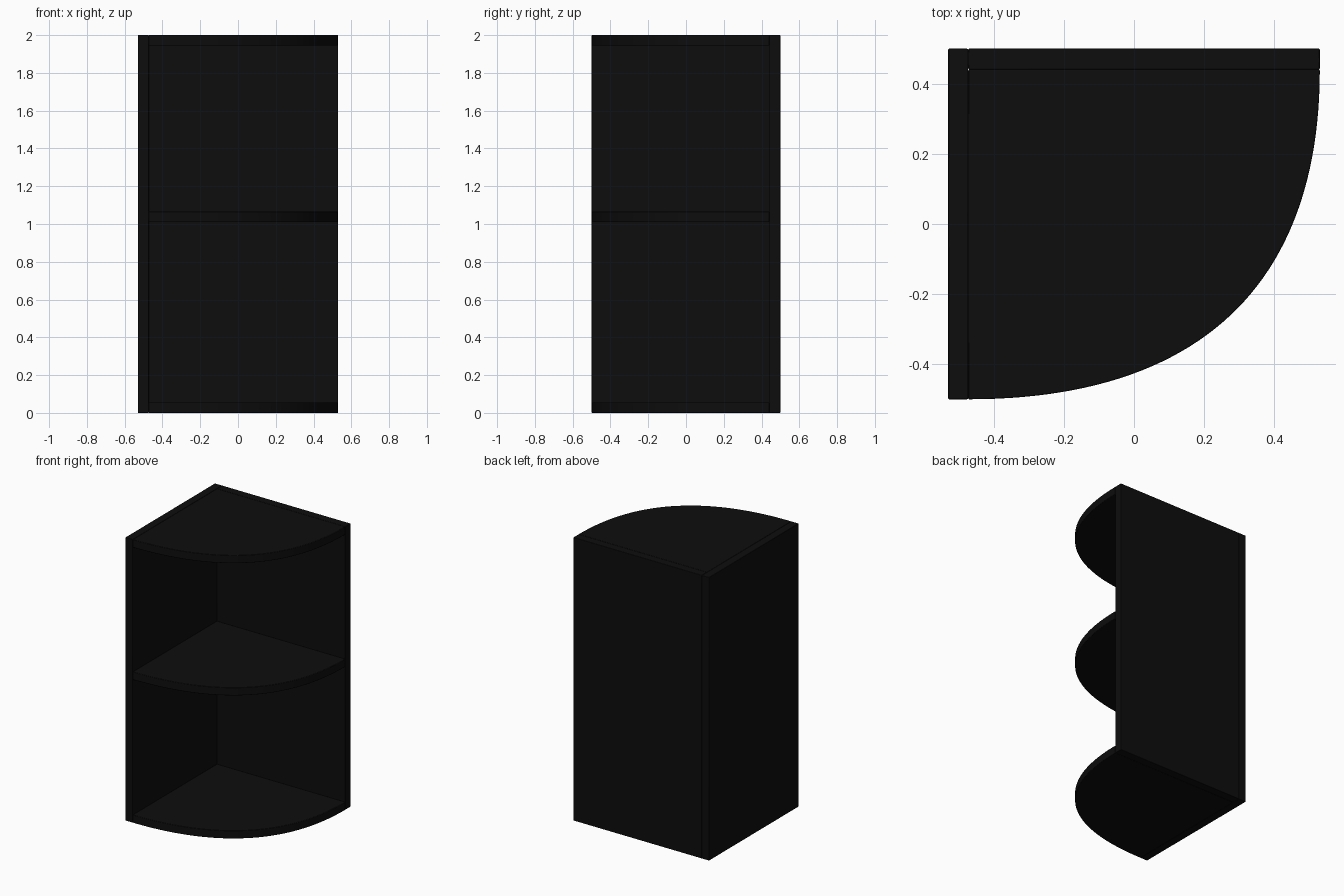
import bpy
import bmesh
from mathutils import Vector
from mathutils.geometry import interpolate_bezier

cube = bpy.data.objects.get("Cube")
if cube:
    bpy.data.objects.remove(cube, do_unlink=True)

# Overall limits and the inner faces of the two panels
LEFT, RIGHT, FRONT, BACK = -0.53, 0.53, -0.5, 0.5
SIDE_IN, BACK_IN = -0.473, 0.441
HEIGHT, BOARD = 2.0, 0.056
FULLNESS = 0.655  # how far the shelf's curve bulges toward the corner

black = bpy.data.materials.new("matte black")
black.use_nodes = True
black.diffuse_color = (0.004, 0.004, 0.004, 1)
bsdf = next(n for n in black.node_tree.nodes if n.type == 'BSDF_PRINCIPLED')
bsdf.inputs["Base Color"].default_value = black.diffuse_color


def board(name, outline, z0, z1):
    """Extrude a flat outline into a board with slightly eased edges."""
    bm = bmesh.new()
    face = bm.faces.new([bm.verts.new((x, y, z0)) for x, y in outline])
    ext = bmesh.ops.extrude_face_region(bm, geom=[face])
    top = [v for v in ext["geom"] if isinstance(v, bmesh.types.BMVert)]
    bmesh.ops.translate(bm, verts=top, vec=(0, 0, z1 - z0))
    bmesh.ops.recalc_face_normals(bm, faces=bm.faces)
    mesh = bpy.data.meshes.new(name)
    bm.to_mesh(mesh)
    bm.free()
    mesh.materials.append(black)
    obj = bpy.data.objects.new(name, mesh)
    bpy.context.collection.objects.link(obj)
    ease = obj.modifiers.new("eased edges", 'BEVEL')
    ease.width = 0.003
    ease.segments = 2
    ease.limit_method = 'ANGLE'
    bpy.ops.object.select_all(action='DESELECT')
    obj.select_set(True)
    bpy.context.view_layer.objects.active = obj
    bpy.ops.object.shade_smooth_by_angle()
    return obj


def rectangle(x0, x1, y0, y1):
    return [(x0, y0), (x1, y0), (x1, y1), (x0, y1)]


# Upright panels
board("side_panel", rectangle(LEFT, SIDE_IN, FRONT, BACK), 0, HEIGHT)
board("back_panel", rectangle(SIDE_IN, RIGHT, BACK_IN, BACK), 0, HEIGHT)

# Quarter-round shelf outline: curved front, square inner corner
start, end = Vector((SIDE_IN, FRONT)), Vector((RIGHT, BACK_IN))
span = end - start
curve = interpolate_bezier(start, start + Vector((span.x * FULLNESS, 0)),
                           end - Vector((0, span.y * FULLNESS)), end, 49)
outline = [(p.x, p.y) for p in curve] + [(SIDE_IN, BACK_IN)]

for name, z in (("bottom_shelf", 0), ("middle_shelf", 1.01),
                ("top_shelf", HEIGHT - BOARD)):
    board(name, outline, z, z + BOARD)
